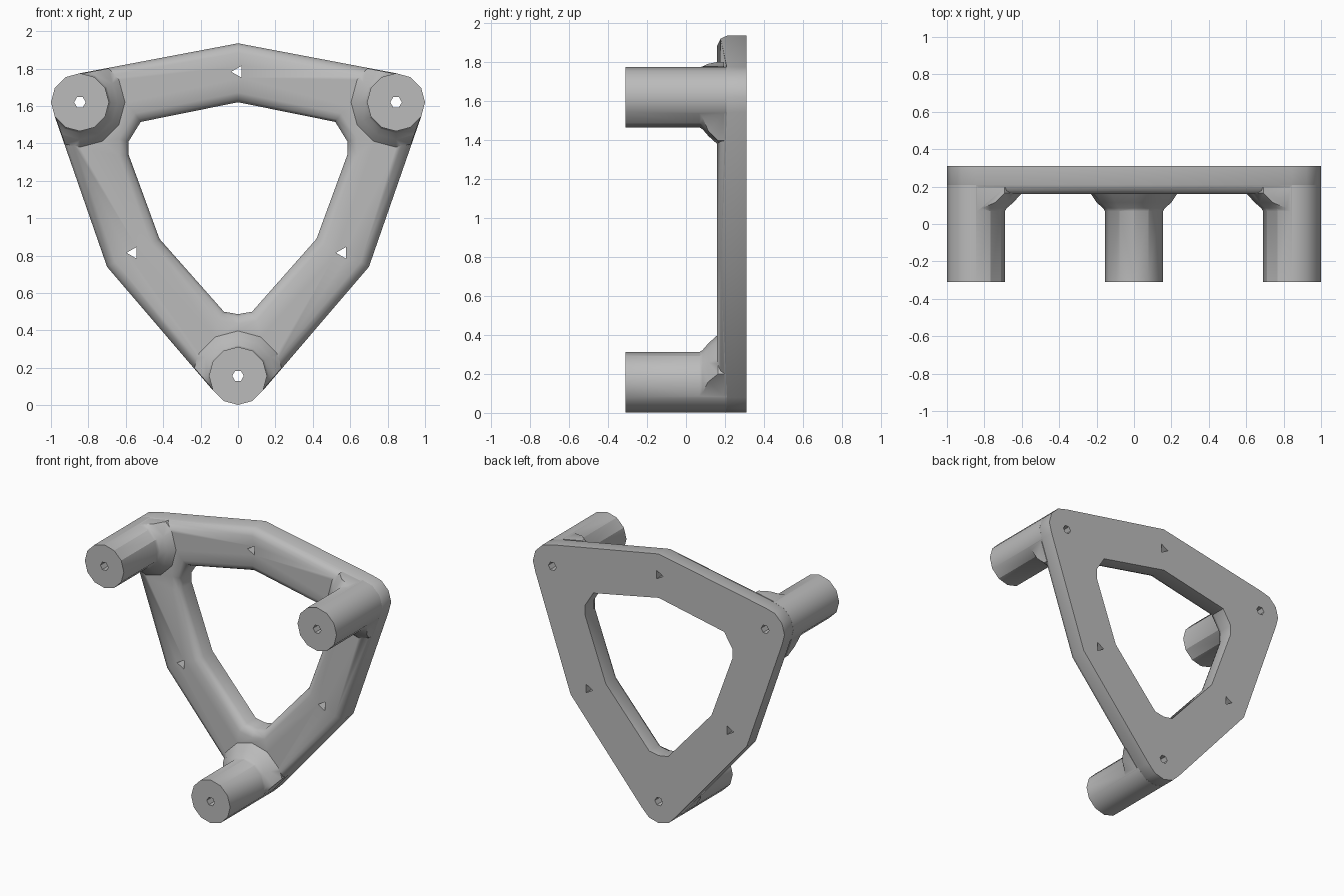
import bpy, bmesh, math
from mathutils import Vector
from mathutils.geometry import convex_hull_2d

if "Cube" in bpy.data.objects:
    bpy.data.objects.remove(bpy.data.objects["Cube"])

grey = bpy.data.materials.new("plain grey")
grey.use_nodes = True
grey.diffuse_color = (0.5, 0.5, 0.5, 1)
grey.node_tree.nodes["Principled BSDF"].inputs["Base Color"].default_value = (0.5, 0.5, 0.5, 1)

POSTS = [Vector((-0.845, 1.62)), Vector((0.845, 1.62)), Vector((0, 0.157))]
RADIUS = 0.155
FRONT, FACE, BACK = -0.31, 0.16, 0.31


def circle(c, r, sides=12, turn=0.0):
    angles = [turn + math.tau * i / sides for i in range(sides)]
    return [Vector((c[0] + r * math.cos(a), c[1] + r * math.sin(a))) for a in angles]


def hull(points):
    """Convex outline, sorted anticlockwise."""
    pts = [Vector(points[i]) for i in convex_hull_2d(points)]
    mid = sum(pts, Vector((0, 0))) / len(pts)
    return sorted(pts, key=lambda p: math.atan2(p.y - mid.y, p.x - mid.x))


def offset(pts, d):
    """Move every side of a convex outline outwards by d."""
    result = []
    for i, p in enumerate(pts):
        a = (p - pts[i - 1]).normalized()
        b = (pts[(i + 1) % len(pts)] - p).normalized()
        na, nb = Vector((a.y, -a.x)), Vector((b.y, -b.x))
        result.append(p + (na + nb) * (d / (1 + na.dot(nb))))
    return result


def loft(name, rings):
    """Capped solid through (outline, y) rings."""
    bm = bmesh.new()
    loops = [[bm.verts.new((p.x, y, p.y)) for p in pts] for pts, y in rings]
    n = len(loops[0])
    for low, high in zip(loops, loops[1:]):
        for i in range(n):
            j = (i + 1) % n
            bm.faces.new((low[i], low[j], high[j], high[i]))
    bm.faces.new(loops[0])
    bm.faces.new(loops[-1])
    bmesh.ops.recalc_face_normals(bm, faces=bm.faces)
    mesh = bpy.data.meshes.new(name)
    bm.to_mesh(mesh)
    bm.free()
    mesh.materials.append(grey)
    obj = bpy.data.objects.new(name, mesh)
    bpy.context.collection.objects.link(obj)
    return obj


def combine(target, other, operation):
    """Apply a boolean and discard the second solid."""
    mod = target.modifiers.new("boolean", 'BOOLEAN')
    mod.operation = operation
    mod.solver = 'EXACT'
    mod.object = other
    bpy.context.view_layer.objects.active = target
    bpy.ops.object.modifier_apply(modifier=mod.name)
    bpy.data.objects.remove(other)


# Outer outline wraps the three posts and the middle of each arm
outer = [p for c in POSTS for p in circle(c, RADIUS)]
outer += [Vector((0, 1.935)), Vector((-0.7, 0.74)), Vector((0.7, 0.74))]
outer = hull(outer)

# Central opening, mirrored from its right half
half = [(0, 1.62), (0.52, 1.515), (0.585, 1.41), (0.585, 1.34),
        (0.42, 0.89), (0.075, 0.5), (0, 0.487)]
inner = hull([Vector((s * x, z)) for x, z in half for s in (1, -1) if x or s > 0])

# Frame plate with rounded front edges
edge = [(0.05, FACE), (0.015, 0.178), (0, 0.21)]
frame = loft("bracket_frame", [(offset(outer, -d), y) for d, y in edge] + [(outer, BACK)])
opening = [(offset(inner, 0.06), 0.1)]
opening += [(offset(inner, d), y) for d, y in edge] + [(inner, BACK + 0.1)]
combine(frame, loft("opening_cutter", opening), 'DIFFERENCE')

# Posts, each with a flared foot trimmed to the frame outline
flare = [(0.15, 0.06), (0.165, 0.085), (0.2, 0.115), (0.245, 0.165), (0.245, 0.195)]
for c in POSTS:
    foot = loft("foot", [(circle(c, r), y) for r, y in flare])
    trim = offset(outer, -0.003)
    combine(foot, loft("trim", [(trim, -0.2), (trim, 0.4)]), 'INTERSECT')
    combine(frame, foot, 'UNION')
    rim = circle(c, RADIUS)
    combine(frame, loft("post", [(rim, FRONT), (rim, 0.209)]), 'UNION')

# Screw holes: hexagonal through posts, triangular through arms
holes = [circle(c, 0.031, 6) for c in POSTS]
holes += [circle(c, 0.036, 3, math.pi / 3)
          for c in ((0, 1.783), (-0.56, 0.815), (0.56, 0.815))]
for pts in holes:
    combine(frame, loft("hole_cutter", [(pts, FRONT - 0.1), (pts, BACK + 0.1)]), 'DIFFERENCE')

# Smooth rounded surfaces, keep hard edges
bpy.ops.object.select_all(action='DESELECT')
frame.select_set(True)
bpy.context.view_layer.objects.active = frame
bpy.ops.object.shade_smooth_by_angle(angle=math.radians(40))
